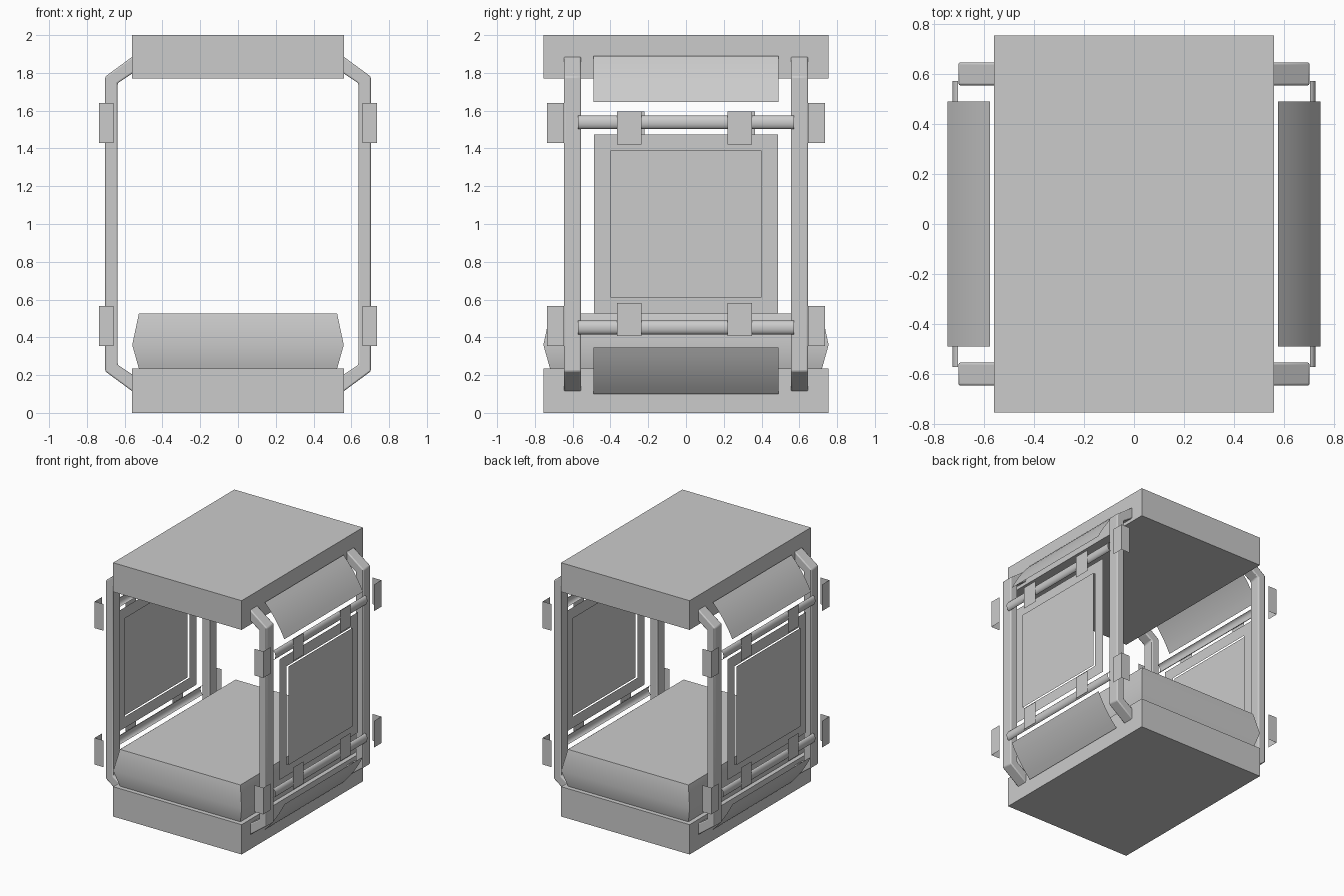
import bpy, bmesh, math
from mathutils import Matrix

if "Cube" in bpy.data.objects:
    bpy.data.objects.remove(bpy.data.objects["Cube"])

GREY = (0.6, 0.6, 0.6, 1)
grey = bpy.data.materials.new("plain_grey")
grey.use_nodes = True
grey.diffuse_color = GREY
grey.node_tree.nodes["Principled BSDF"].inputs["Base Color"].default_value = GREY


def make(name, verts, faces, bevel=0, solid=True):
    mesh = bpy.data.meshes.new(name)
    mesh.from_pydata(verts, [], faces)
    if solid:
        bm = bmesh.new()
        bm.from_mesh(mesh)
        bmesh.ops.recalc_face_normals(bm, faces=bm.faces)
        bm.to_mesh(mesh)
        bm.free()
    mesh.materials.append(grey)
    obj = bpy.data.objects.new(name, mesh)
    bpy.context.collection.objects.link(obj)
    if bevel:
        mod = obj.modifiers.new("soft_edges", "BEVEL")
        mod.width = bevel
        mod.segments = 2
    bpy.ops.object.select_all(action="DESELECT")
    obj.select_set(True)
    bpy.context.view_layer.objects.active = obj
    bpy.ops.object.shade_smooth_by_angle(angle=math.radians(40))
    return obj


def stack(name, rings):
    """Closed block from centred rectangles given as (half x, half y, z)."""
    verts = [(sx * x, sy * y, z) for x, y, z in rings
             for sx, sy in ((-1, -1), (1, -1), (1, 1), (-1, 1))]
    last = 4 * (len(rings) - 1)
    faces = [(3, 2, 1, 0), tuple(range(last, last + 4))]
    for r in range(0, last, 4):
        for i in range(4):
            j = (i + 1) % 4
            faces.append((r + i, r + j, r + j + 4, r + i + 4))
    return make(name, verts, faces)


def prism(name, outline, y0, y1, bevel):
    """Solid from an x-z outline extruded along y."""
    n = len(outline)
    verts = [(x, y, z) for y in (y0, y1) for x, z in outline]
    faces = [tuple(range(n)), tuple(range(n, 2 * n))]
    faces += [(i, (i + 1) % n, (i + 1) % n + n, i + n) for i in range(n)]
    return make(name, verts, faces, bevel)


def sheet(name, path, y0, y1):
    """Thin skin sweeping an x-z path (bottom to top) along y."""
    verts = [(x, y, z) for x, z in path for y in (y0, y1)]
    faces = [(i, i + 1, i + 3, i + 2) for i in range(0, 2 * len(path) - 2, 2)]
    return make(name, verts, faces, solid=False)


def opposite(obj):
    """Copy turned half a turn about the vertical axis."""
    twin = obj.copy()
    twin.name = obj.name.replace("left", "right")
    twin.matrix_world = Matrix.Rotation(math.pi, 4, "Z")
    bpy.context.collection.objects.link(twin)


# Base, roof and cushion
HX, HY = 0.56, 0.755
stack("base_slab", [(HX, HY, 0), (HX, HY, 0.235)])
stack("roof_slab", [(HX, HY, 1.77), (HX, HY, 2)])
stack("cushion", [(0.525, 0.72, 0.235), (HX, HY, 0.36), (0.525, 0.72, 0.525)])

left_parts = []

# Bent corner posts and folded corner brackets
half = [(0.54, 1.9), (0.703, 1.78), (0.637, 1.745), (0.54, 1.81)]
post = [half[0], half[1]] + [(x, 2 - z) for x, z in (half[1], half[0], half[3], half[2])] + half[2:]
for end, s in (("front", -1), ("back", 1)):
    left_parts.append(prism(f"left_{end}_post", post, s * 0.601 - 0.046, s * 0.601 + 0.046, 0.008))
    for level, z in (("lower", 0.46), ("upper", 1.535)):
        plan = [(0.66, s * 0.735), (0.735, s * 0.735), (0.735, s * 0.645)]
        verts = [(x, y, z + d) for x, y in plan for d in (-0.105, 0.105)]
        faces = [(0, 2, 3, 1), (2, 4, 5, 3)]
        if s > 0:
            faces = [f[::-1] for f in faces]
        left_parts.append(make(f"left_{end}_{level}_bracket", verts, faces, solid=False))

# Rails with clips
for level, z, clip_z in (("lower", 0.452, 0.495), ("upper", 1.538, 1.508)):
    arc = [math.pi * (i / 8 - 0.5) for i in range(9)]
    path = [(0.705 + 0.022 * math.cos(a), z + 0.036 * math.sin(a)) for a in arc]
    left_parts.append(sheet(f"left_{level}_rail", path, -0.573, 0.573))
    for end, y in (("front", -0.3), ("back", 0.285)):
        path = [(0.735, clip_z - 0.087), (0.735, clip_z + 0.087)]
        left_parts.append(sheet(f"left_{level}_{end}_clip", path, y - 0.065, y + 0.065))

# Slanted, slightly bowed deflectors
for level, z0, z1 in (("lower", 0.1, 0.345), ("upper", 1.645, 1.89)):
    path = []
    for i in range(7):
        t = i / 6
        lean = t if level == "lower" else 1 - t
        bow = 0.012 * (1 - (2 * t - 1) ** 2)
        side = -1 if level == "lower" else 1
        path.append((0.577 + 0.17 * lean + 0.82 * bow, z0 + (z1 - z0) * t + side * 0.57 * bow))
    left_parts.append(sheet(f"left_{level}_deflector", path, -0.49, 0.49))

# Side panel: open frame with a plate standing just outside it
loops = [(0.488, 0.475), (0.4, 0.388)]
verts = [(0.705, sy * y, 1 + sz * z) for y, z in loops
         for sy, sz in ((-1, -1), (1, -1), (1, 1), (-1, 1))]
faces = [(i, (i + 1) % 4, (i + 1) % 4 + 4, i + 4) for i in range(4)]
left_parts.append(make("left_panel_frame", verts, faces, solid=False))
left_parts.append(sheet("left_panel_plate", [(0.72, 0.612), (0.72, 1.388)], -0.4, 0.4))

for part in left_parts:
    opposite(part)
